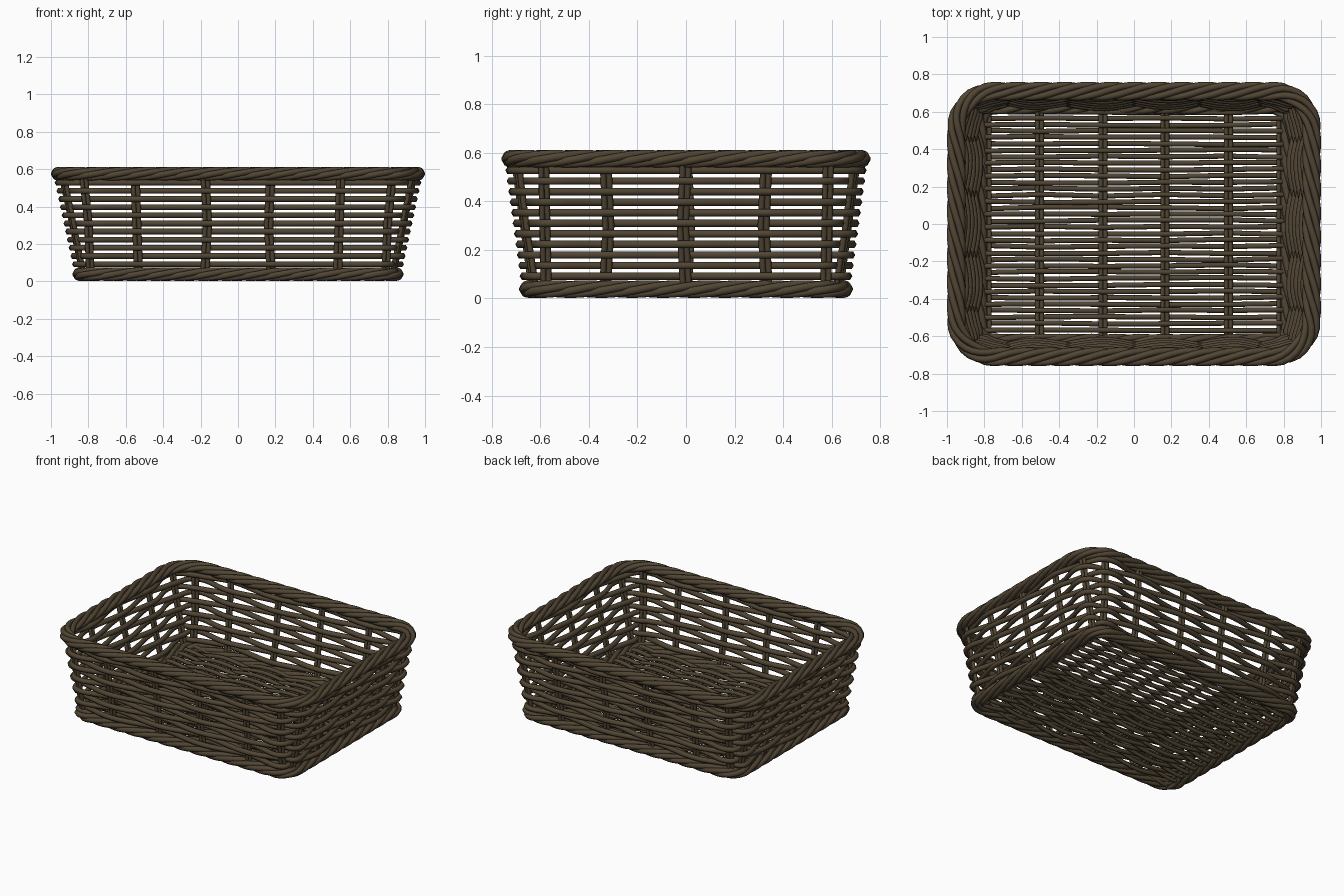
import bpy, bmesh, math, random
from mathutils import Vector

if "Cube" in bpy.data.objects:
    bpy.data.objects.remove(bpy.data.objects["Cube"])

random.seed(4)
wicker = bpy.data.materials.new("dark_brown_wicker")
wicker.diffuse_color = (0.082, 0.060, 0.034, 1)
wicker.use_nodes = True
wicker.node_tree.nodes["Principled BSDF"].inputs["Base Color"].default_value = wicker.diffuse_color
UP = Vector((0, 0, 1))
HEIGHT0, RISE = 0.038, 0.537


def tube(bm, pts, radius, closed=False, ref=UP, sides=6):
    """Sweep a round rod along a list of points."""
    n, rings = len(pts), []
    for i, p in enumerate(pts):
        a = pts[i - 1] if closed or i else p
        b = pts[(i + 1) % n] if closed or i < n - 1 else p
        tan = (b - a).normalized()
        side = tan.cross(ref).normalized()
        up = side.cross(tan)
        rings.append([bm.verts.new(p + radius * (side * math.cos(k * math.tau / sides)
                                                 + up * math.sin(k * math.tau / sides)))
                      for k in range(sides)])
    for i in range(n if closed else n - 1):
        r, s = rings[i], rings[(i + 1) % n]
        for k in range(sides):
            m = (k + 1) % sides
            bm.faces.new((r[k], r[m], s[m], s[k]))
    if not closed:
        bm.faces.new(rings[0][::-1])
        bm.faces.new(rings[-1])


def finish(bm, name):
    bmesh.ops.recalc_face_normals(bm, faces=bm.faces)
    for f in bm.faces:
        f.smooth = len(f.verts) == 4
    mesh = bpy.data.meshes.new(name)
    bm.to_mesh(mesh)
    bm.free()
    mesh.materials.append(wicker)
    bpy.context.collection.objects.link(bpy.data.objects.new(name, mesh))


def outline(z, step=0.025):
    """Rounded rectangle of the flared wall at height z: (point, outward normal)."""
    t = (z - HEIGHT0) / RISE
    hx, hy, r = 0.835 + 0.115 * t, 0.637 + 0.073 * t, 0.10 + 0.10 * t
    ax, ay = hx - r, hy - r
    corners = [(ax, -ay, -90), (ax, ay, 0), (-ax, ay, 90), (-ax, -ay, 180)]
    out = []
    for c, (cx, cy, a0) in enumerate(corners):
        for k in range(9):
            a = math.radians(a0 + k * 11.25)
            nrm = Vector((math.cos(a), math.sin(a), 0))
            out.append((Vector((cx, cy, z)) + nrm * r, nrm))
        nx, ny, _ = corners[(c + 1) % 4]
        end = Vector((nx, ny, z)) + nrm * r
        start = out[-1][0]
        m = int((end - start).length / step)
        out += [(start.lerp(end, j / m), nrm) for j in range(1, m)]
    return out


def stake_indices(loop, z):
    """Outline samples nearest to each of the 22 uprights, in order."""
    t = (z - HEIGHT0) / RISE
    s = 0.95 + 0.05 * t
    xs = [-0.84, -0.55, -0.18, 0.18, 0.55, 0.84]
    ys = [-0.61, -0.34, 0, 0.34, 0.61]
    hx, hy = 0.835 + 0.115 * t, 0.637 + 0.073 * t
    want = [(x * s, e * hy) for x in xs for e in (-1, 1)]
    want += [(e * hx, y * s) for y in ys for e in (-1, 1)]
    return sorted(min(range(len(loop)),
                      key=lambda i: (loop[i][0] - Vector((x, y, z))).length) for x, y in want)


# Woven wall rows: each passes alternately outside and inside the uprights
bm = bmesh.new()
for row in range(11):
    z = 0.092 + row * 0.0435
    loop = outline(z)
    idx = stake_indices(loop, z)
    n, pts = len(loop), [None] * len(loop)
    for k, i0 in enumerate(idx):
        i1 = idx[k + 1] if k + 1 < len(idx) else idx[0] + n
        for i in range(i0, i1):
            p, nrm = loop[i % n]
            phase = k + row + (i - i0) / (i1 - i0)
            pts[i % n] = p + nrm * 0.023 * math.cos(math.pi * phase)
    tube(bm, pts, 0.0175, closed=True)
finish(bm, "wall_weave")

# Uprights: a pair of thin rods at each position
bm = bmesh.new()
levels = []
for z in (0.03, 0.3, 0.575):
    loop = outline(z)
    levels.append([loop[i] for i in stake_indices(loop, z)])
for low, mid, high in zip(*levels):
    nrm = mid[1]
    along = UP.cross(nrm)
    for e in (-1, 1):
        tube(bm, [q[0] + along * 0.012 * e for q in (low, mid, high)], 0.0125, ref=nrm)
finish(bm, "wall_uprights")


# Twisted ropes for the rim and the foot
def rope(name, z, twists, strands=5):
    loop = outline(z)
    length = [0]
    for (a, _), (b, _) in zip(loop, loop[1:] + loop[:1]):
        length.append(length[-1] + (b - a).length)
    bm = bmesh.new()
    for s in range(strands):
        pts = []
        for (p, nrm), d in zip(loop, length):
            a = math.tau * (twists * d / length[-1] + s / strands)
            pts.append(p + nrm * 0.032 * math.cos(a) + UP * 0.020 * math.sin(a))
        tube(bm, pts, 0.0185, closed=True)
    finish(bm, name)


rope("rim_rope", 0.575, 10)
rope("foot_rope", 0.0385, 9)

# Floor: paired cross rods with strands woven over and under them
floor_x = [-0.785, -0.505, -0.165, 0.165, 0.505, 0.785]
bm = bmesh.new()
for x in floor_x:
    for e in (-1, 1):
        tube(bm, [Vector((x + 0.012 * e, y, 0.036)) for y in (-0.62, 0, 0.62)], 0.012)
finish(bm, "floor_rods")

bm = bmesh.new()
knots = [-0.825] + floor_x + [0.825]
count = 36
for j in range(count):
    y = -0.60 + 1.20 * j / (count - 1)
    wobble = [random.uniform(-0.005, 0.005) for _ in knots]
    pts = []
    for k in range(len(knots) - 1):
        steps = 8 if 0 < k < len(knots) - 2 else 2
        for i in range(steps):
            f = i / steps
            pts.append(Vector((knots[k] + f * (knots[k + 1] - knots[k]),
                               y + wobble[k] * (1 - f) + wobble[k + 1] * f,
                               0.036 + 0.019 * math.cos(math.pi * (k + j + f)))))
    pts.append(Vector((knots[-1], y, 0.036)))
    tube(bm, pts, 0.0135)
finish(bm, "floor_weave")
